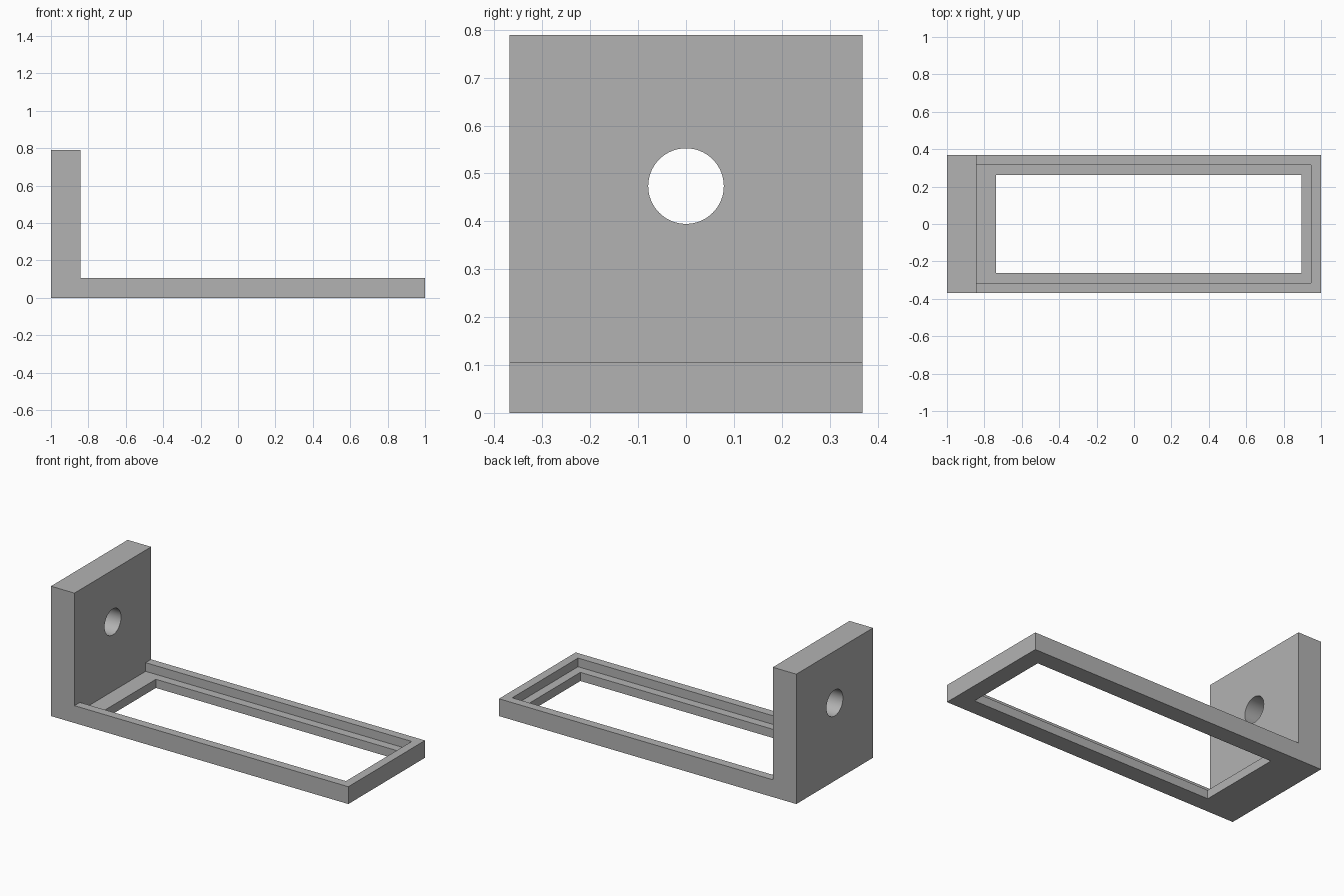
import bpy, bmesh, math
from mathutils import Matrix, Vector

default = bpy.data.objects.get("Cube")
if default:
    bpy.data.objects.remove(default, do_unlink=True)

U = 1 / 19                  # design module: the bracket is 38 modules long
HALF_W = 7 * U
WALL_X = -16 * U            # inner face of the upright wall
BASE_H = 2 * U

grey = bpy.data.materials.new("plain grey")
grey.use_nodes = True
colour = (0.45, 0.45, 0.45, 1)
grey.diffuse_color = colour
grey.node_tree.nodes["Principled BSDF"].inputs["Base Color"].default_value = colour


def make_object(name, bm):
    bmesh.ops.recalc_face_normals(bm, faces=bm.faces)
    mesh = bpy.data.meshes.new(name)
    bm.to_mesh(mesh)
    bm.free()
    mesh.materials.append(grey)
    obj = bpy.data.objects.new(name, mesh)
    bpy.context.collection.objects.link(obj)
    return obj


def box(name, low, high):
    low, high = Vector(low), Vector(high)
    bm = bmesh.new()
    bmesh.ops.create_cube(bm, size=1, matrix=Matrix.Translation((low + high) / 2)
                          @ Matrix.Diagonal((high - low).to_4d()))
    return make_object(name, bm)


# L-shaped bracket: side profile extruded across the width
profile = [(-1, 0), (1, 0), (1, BASE_H), (WALL_X, BASE_H), (WALL_X, 15 * U), (-1, 15 * U)]
bm = bmesh.new()
face = bm.faces.new([bm.verts.new((x, -HALF_W, z)) for x, z in profile])
side = bmesh.ops.extrude_face_region(bm, geom=[face])
bmesh.ops.translate(bm, vec=(0, 2 * HALF_W, 0),
                    verts=[v for v in side["geom"] if isinstance(v, bmesh.types.BMVert)])
bracket = make_object("bracket", bm)

# Stepped recess and through opening in the base frame
recess = box("recess_cutter", (WALL_X, -6 * U, U), (18 * U, 6 * U, 3 * U))
opening = box("opening_cutter", (-14 * U, -5 * U, -U), (17 * U, 5 * U, 4 * U))

# Round hole through the upright wall
bm = bmesh.new()
bmesh.ops.create_cone(bm, cap_ends=True, segments=64, radius1=1.5 * U, radius2=1.5 * U,
                      depth=8 * U, matrix=Matrix.Translation((-17.5 * U, 0, 9 * U))
                      @ Matrix.Rotation(math.pi / 2, 4, "Y"))
hole = make_object("hole_cutter", bm)

# Cut, then bake the result and drop the cutters
bpy.ops.object.select_all(action="DESELECT")
bpy.context.view_layer.objects.active = bracket
bracket.select_set(True)
for cutter in (recess, opening, hole):
    cutter.hide_render = True
    mod = bracket.modifiers.new(cutter.name, "BOOLEAN")
    mod.operation = "DIFFERENCE"
    mod.solver = "EXACT"
    mod.object = cutter
    bpy.ops.object.modifier_apply(modifier=mod.name)
    bpy.data.objects.remove(cutter, do_unlink=True)

bpy.ops.object.shade_smooth_by_angle(angle=math.radians(30))
